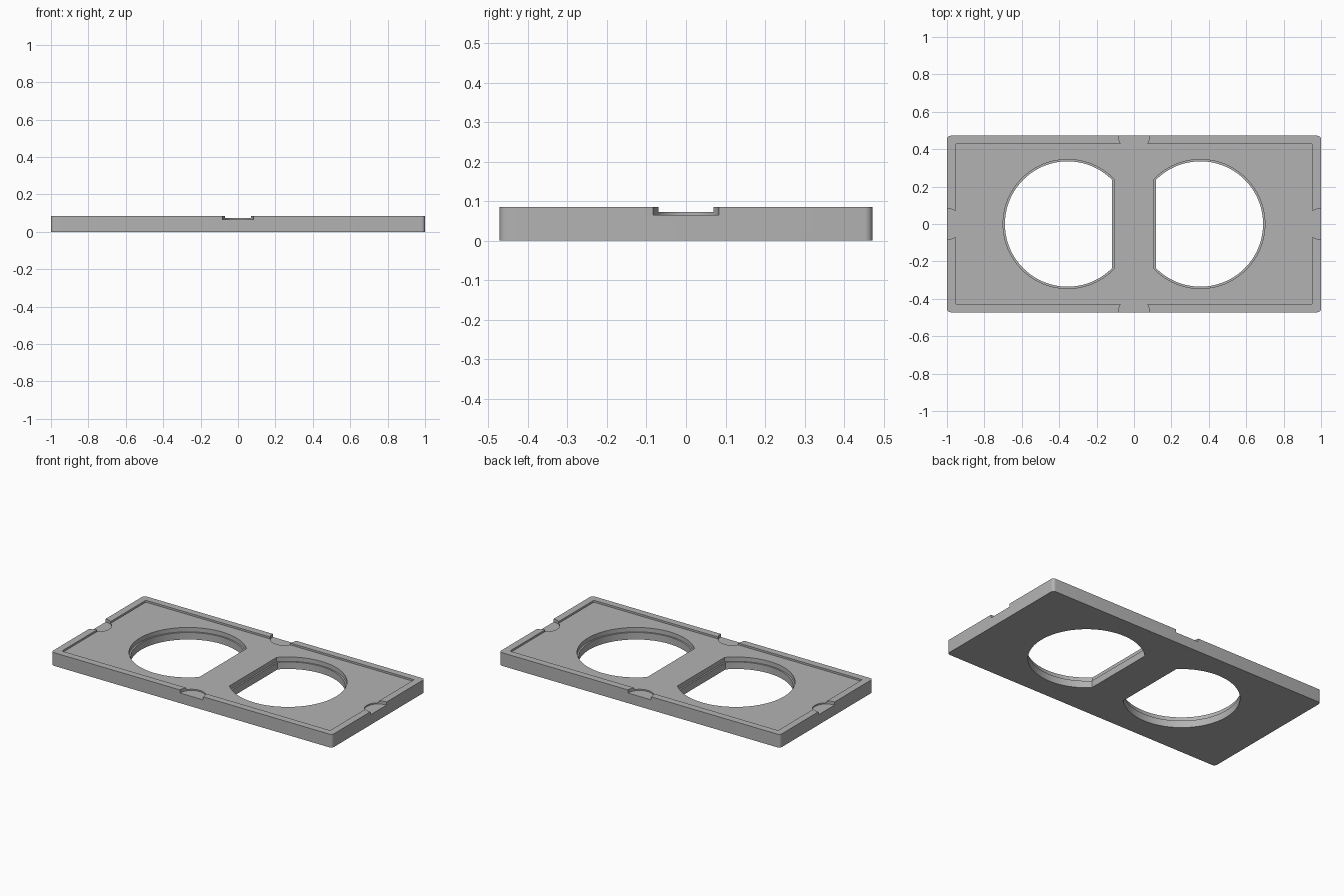
import bpy
import bmesh
from math import cos, sin, pi, acos

if "Cube" in bpy.data.objects:
    bpy.data.objects.remove(bpy.data.objects["Cube"], do_unlink=True)

LENGTH, WIDTH, HEIGHT = 2.0, 0.944, 0.085
RIM = 0.045
RECESS_Z, NOTCH_Z, LEDGE_Z = 0.073, 0.065, 0.045
ABOVE, BELOW = 0.2, -0.1

grey = bpy.data.materials.new("plain_grey")
grey.use_nodes = True
colour = (0.45, 0.45, 0.45, 1)
grey.diffuse_color = colour
shader = grey.node_tree.nodes["Principled BSDF"]
shader.inputs["Base Color"].default_value = colour
shader.inputs["Roughness"].default_value = 0.6


def arc(cx, cy, r, start, end, steps):
    angles = [start + (end - start) * i / steps for i in range(steps + 1)]
    return [(cx + r * cos(a), cy + r * sin(a)) for a in angles]


def rounded_rectangle(length, width, r):
    points = []
    for i, (sx, sy) in enumerate([(1, 1), (-1, 1), (-1, -1), (1, -1)]):
        points += arc(sx * (length / 2 - r), sy * (width / 2 - r), r,
                      i * pi / 2, (i + 1) * pi / 2, 6)
    return points


def flat_sided_circle(side, r, flat_x):
    # Circle cut by a straight edge facing the middle of the plate
    cx = 0.355
    half = acos((flat_x - cx) / r)
    points = arc(cx, 0, r, -half, half, 72)
    return points if side > 0 else [(-x, y) for x, y in reversed(points)]


def prism(name, outline, z0, z1):
    bm = bmesh.new()
    face = bm.faces.new([bm.verts.new((x, y, z0)) for x, y in outline])
    result = bmesh.ops.extrude_face_region(bm, geom=[face])
    top = [v for v in result["geom"] if isinstance(v, bmesh.types.BMVert)]
    bmesh.ops.translate(bm, verts=top, vec=(0, 0, z1 - z0))
    bmesh.ops.recalc_face_normals(bm, faces=bm.faces)
    mesh = bpy.data.meshes.new(name)
    bm.to_mesh(mesh)
    bm.free()
    mesh.materials.append(grey)
    obj = bpy.data.objects.new(name, mesh)
    bpy.context.collection.objects.link(obj)
    return obj


# Plate body with softly rounded corners
plate = prism("plate", rounded_rectangle(LENGTH, WIDTH, 0.02), 0, HEIGHT)

# Shallow recess inside the rim
cutters = [prism("recess_cutter",
                 rounded_rectangle(LENGTH - 2 * RIM, WIDTH - 2 * RIM, 0.005),
                 RECESS_Z, ABOVE)]

# Two flat-sided openings, each with a narrow ledge
for side in (-1, 1):
    cutters.append(prism("opening_cutter", flat_sided_circle(side, 0.335, 0.117),
                         BELOW, ABOVE))
    cutters.append(prism("ledge_cutter", flat_sided_circle(side, 0.345, 0.107),
                         LEDGE_Z, ABOVE + 0.01))

# Half-round notches in the middle of each edge
for x, y in [(1, 0), (-1, 0), (0, 1), (0, -1)]:
    outline = arc(x * LENGTH / 2, y * WIDTH / 2, 0.083, 0, 2 * pi, 48)[:-1]
    cutters.append(prism("notch_cutter", outline, NOTCH_Z, ABOVE + 0.02))

# Cut everything out of the plate
bpy.context.view_layer.objects.active = plate
for cutter in cutters:
    cutter.hide_render = True
    cut = plate.modifiers.new("cut", 'BOOLEAN')
    cut.operation = 'DIFFERENCE'
    cut.solver = 'EXACT'
    cut.object = cutter
    bpy.ops.object.modifier_apply(modifier=cut.name)
for cutter in cutters:
    bpy.data.objects.remove(cutter, do_unlink=True)

bpy.ops.object.select_all(action='DESELECT')
plate.select_set(True)
bpy.ops.object.shade_smooth_by_angle(angle=pi / 6)
